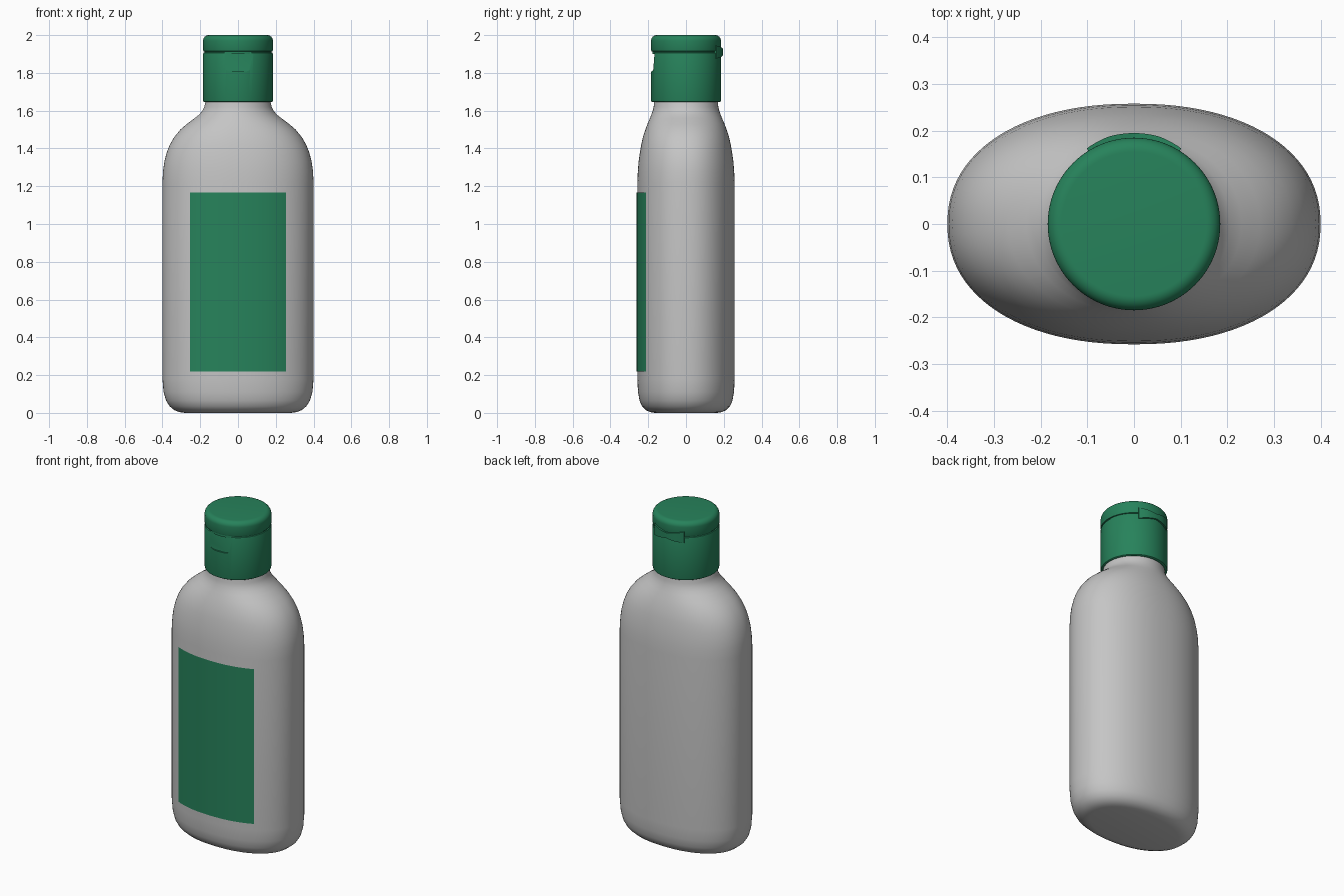
import bpy, bmesh, math

cube = bpy.data.objects.get("Cube")
if cube:
    bpy.data.objects.remove(cube, do_unlink=True)


def material(name, rgb):
    m = bpy.data.materials.new(name)
    m.use_nodes = True
    m.diffuse_color = (*rgb, 1)
    bsdf = m.node_tree.nodes["Principled BSDF"]
    bsdf.inputs["Base Color"].default_value = (*rgb, 1)
    bsdf.inputs["Roughness"].default_value = 0.5
    return m


GREY = material("pale grey plastic", (0.56, 0.56, 0.56))
GREEN = material("green plastic", (0.02, 0.225, 0.105))


def loft(name, rings, mat, closed=True, caps=True):
    """Skin a list of equal-length point rings."""
    bm = bmesh.new()
    rows = [[bm.verts.new(p) for p in ring] for ring in rings]
    n = len(rows[0])
    for a, b in zip(rows, rows[1:]):
        for i in range(n if closed else n - 1):
            j = (i + 1) % n
            bm.faces.new((a[i], a[j], b[j], b[i]))
    if caps:
        bm.faces.new(rows[0][::-1])
        bm.faces.new(rows[-1])
        bmesh.ops.recalc_face_normals(bm, faces=bm.faces)
    mesh = bpy.data.meshes.new(name)
    bm.to_mesh(mesh)
    bm.free()
    mesh.materials.append(mat)
    ob = bpy.data.objects.new(name, mesh)
    bpy.context.collection.objects.link(ob)
    return ob


def smooth(ob, degrees=40):
    bpy.ops.object.select_all(action='DESELECT')
    ob.select_set(True)
    bpy.context.view_layer.objects.active = ob
    bpy.ops.object.shade_smooth_by_angle(angle=math.radians(degrees))


def oval(z, rx, ry, power, count=96):
    """Superellipse ring at height z."""
    pts = []
    for i in range(count):
        a = 2 * math.pi * i / count
        c, s = math.cos(a), math.sin(a)
        pts.append((rx * math.copysign(abs(c) ** (2 / power), c),
                    ry * math.copysign(abs(s) ** (2 / power), s), z))
    return pts


def lathe(name, profile, mat):
    return loft(name, [oval(z, r, r, 2) for r, z in profile], mat)


# Bottle body: height, half width, half depth, squareness
RX, RY, POWER = 0.4, 0.258, 2.2
sections = [
    (0, 0.28, 0.165, 2.2), (0.004, 0.31, 0.19, 2.2), (0.015, 0.338, 0.213, 2.2),
    (0.035, 0.362, 0.233, 2.2), (0.065, 0.381, 0.246, 2.2), (0.11, 0.394, 0.254, 2.2),
    (0.18, RX, RY, POWER), (1.22, RX, RY, POWER), (1.28, 0.397, 0.255, 2.2),
    (1.33, 0.39, 0.251, 2.2), (1.38, 0.377, 0.244, 2.2), (1.42, 0.361, 0.237, 2.2),
    (1.46, 0.338, 0.228, 2.18), (1.5, 0.305, 0.215, 2.15), (1.53, 0.27, 0.204, 2.1),
    (1.56, 0.23, 0.191, 2.05), (1.58, 0.205, 0.183, 2), (1.6, 0.188, 0.176, 2),
    (1.62, 0.178, 0.171, 2), (1.66, 0.17, 0.168, 2),
]
smooth(loft("bottle_body", [oval(*s) for s in sections], GREY))

# Front label, a thin sheet wrapped on the body
def label_row(z, half=0.255, steps=40):
    row = []
    for i in range(steps + 1):
        x = half * (2 * i / steps - 1)
        y = RY * (1 - (abs(x) / RX) ** POWER) ** (1 / POWER)
        row.append((x, -y - 0.003, z))
    return row

smooth(loft("front_label", [label_row(0.22), label_row(1.167)], GREEN,
            closed=False, caps=False))

# Cap base
R = 0.185
base = lathe("cap_base", [
    (0.165, 1.645), (0.178, 1.645), (0.183, 1.648), (R, 1.655),
    (R, 1.9), (0.183, 1.906), (0.178, 1.908)], GREEN)

# Thumb recess cut into the front of the cap base
outline = [(-0.085, 1.95)]
for side, start in ((-1, 180), (1, 270)):
    for k in range(9):
        a = math.radians(start + 90 * k / 8)
        outline.append((side * 0.035 + 0.05 * math.cos(a), 1.857 + 0.05 * math.sin(a)))
outline.append((0.085, 1.95))
cutter = loft("thumb_cutter", [
    [(x, -0.3, z) for x, z in outline],
    [(x, -0.166 - (1.91 - z) * 0.08, z) for x, z in outline]], GREEN)
cutter.hide_render = True
cut = base.modifiers.new("thumb recess", 'BOOLEAN')
cut.operation = 'DIFFERENCE'
cut.solver = 'EXACT'
cut.object = cutter
bpy.context.view_layer.objects.active = base
bpy.ops.object.modifier_apply(modifier=cut.name)
bpy.data.objects.remove(cutter, do_unlink=True)
smooth(base, 30)

# Flip lid with a rounded top edge, and the narrow core in the seam
lid = [(0.178, 1.913), (0.183, 1.915), (R, 1.92)]
for k in range(9):
    a = math.radians(90 * k / 8)
    lid.append((0.155 + 0.03 * math.cos(a), 1.97 + 0.03 * math.sin(a)))
smooth(lathe("flip_lid", lid, GREEN))
smooth(lathe("seam_core", [(0.178, 1.9), (0.178, 1.92)], GREEN))

# Bow-tie hinge at the back, wider at its ends
rings = []
for k in range(-12, 13):
    t = abs(k) / 12
    a = math.radians(90 + 32 * k / 12)
    outer = 0.195 - 0.004 * max(0, t - 0.5) * 2
    h = 0.016 + 0.018 * t
    rings.append([(r * math.cos(a), r * math.sin(a), 1.91 + z)
                  for r, z in ((0.176, -h), (outer, -h), (outer, h), (0.176, h))])
smooth(loft("lid_hinge", rings, GREEN), 30)
